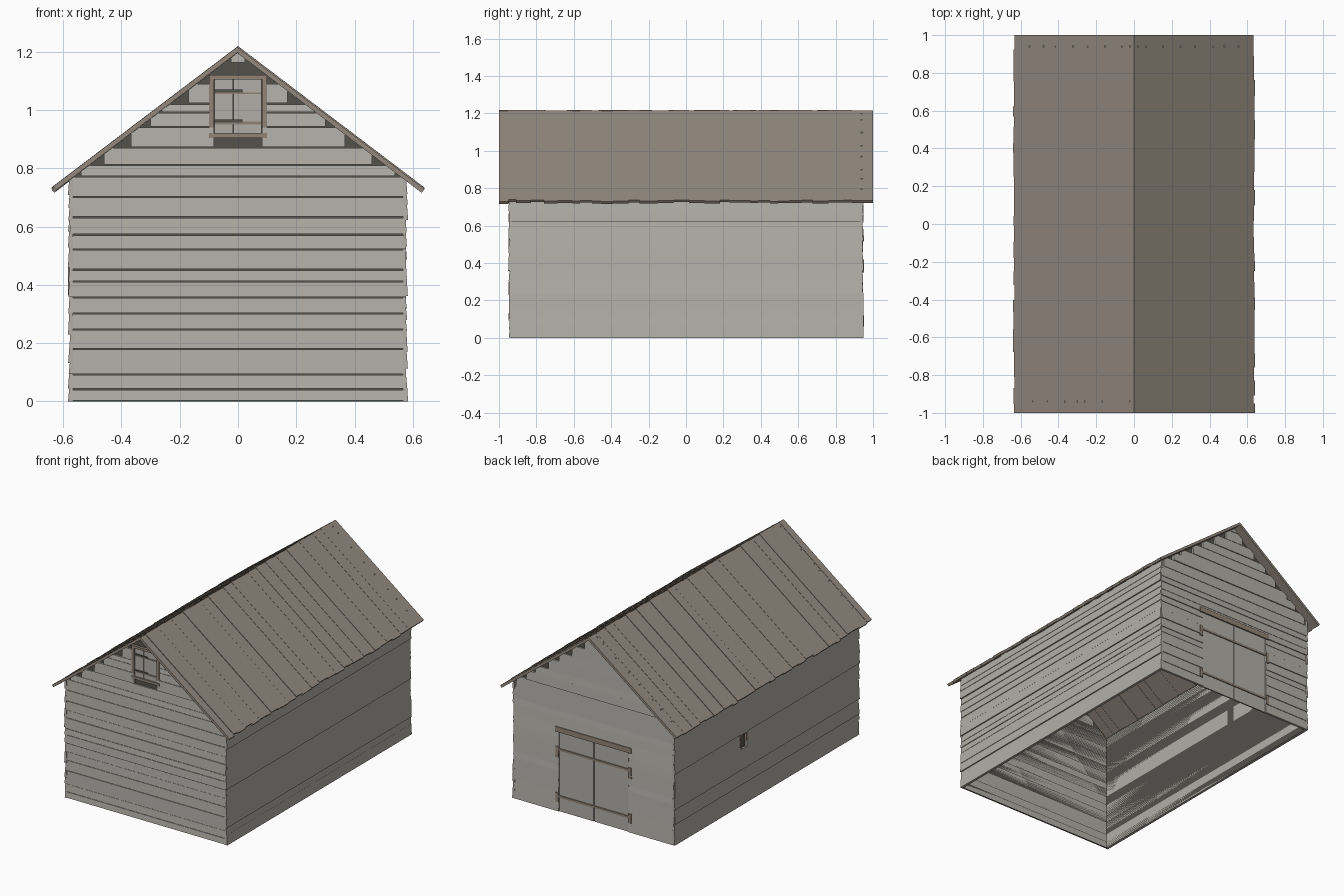
import bpy
import bmesh
import random

random.seed(4)
cube = bpy.data.objects.get("Cube")
if cube:
    bpy.data.objects.remove(cube, do_unlink=True)


def material(name, rgb):
    lin = [((c / 255 + 0.055) / 1.055) ** 2.4 for c in rgb] + [1]
    m = bpy.data.materials.new(name)
    m.use_nodes = True
    m.diffuse_color = lin
    m.node_tree.nodes["Principled BSDF"].inputs["Base Color"].default_value = lin
    return m


SIDING = material("weathered grey", (178, 175, 168))
ROOF = material("roof brown", (148, 138, 127))
TRIM = material("trim brown", (146, 132, 118))
DARK = material("dark interior", (82, 81, 75))

HALF_X, HALF_Y = 0.578, 0.945   # outer wall faces
SLOPE, RIDGE = 0.758, 1.2       # underside of the roof
EAVE = RIDGE - SLOPE * 0.567


def finish(bm, name, mat):
    bmesh.ops.recalc_face_normals(bm, faces=bm.faces)
    me = bpy.data.meshes.new(name)
    bm.to_mesh(me)
    bm.free()
    me.materials.append(mat)
    ob = bpy.data.objects.new(name, me)
    bpy.context.collection.objects.link(ob)
    return ob


# Each wall maps (along, outward, height) to world space
WALLS = {
    "front": lambda u, o, z: (u, -HALF_Y - o, z),
    "back": lambda u, o, z: (-u, HALF_Y + o, z),
    "left": lambda u, o, z: (HALF_X + o, u, z),
    "right": lambda u, o, z: (-HALF_X - o, -u, z),
}


def prism(bm, ring_a, ring_b):
    a = [bm.verts.new(p) for p in ring_a]
    b = [bm.verts.new(p) for p in ring_b]
    bm.faces.new(a)
    bm.faces.new(b[::-1])
    for i in range(len(a)):
        j = (i + 1) % len(a)
        bm.faces.new((a[i], b[i], b[j], a[j]))


def board(bm, wall, u0, u1, z0, z1, out=0.0, back=-0.011, lip=0.0):
    """Board on a wall; lip pushes its lower edge outward."""
    section = ((back, z0), (out + lip, z0), (out, z1), (back, z1))
    place = WALLS[wall]
    prism(bm, [place(u0, o, z) for o, z in section],
          [place(u1, o, z) for o, z in section])


def plates(name, mat, wall, rects, out, back=-0.011):
    bm = bmesh.new()
    for r in rects:
        board(bm, wall, *r, out=out, back=back)
    return finish(bm, name, mat)


def random_levels(top):
    levels = [0.0]
    while levels[-1] < top - 0.08:
        levels.append(levels[-1] + random.uniform(0.035, 0.075))
    return levels + [top]


def siding(wall, levels, gable, opening=None, gap=0.0):
    """Lapped boards, stepped under the roof and cut around an opening."""
    bm = bmesh.new()
    for z0, z1 in zip(levels, levels[1:]):
        half = HALF_X - 0.002 if gable else HALF_Y
        if gable and z1 > EAVE:
            half = min(half, (RIDGE - z1) / SLOPE + 0.024)
        a, b = -half, half
        if not gable:
            a += random.uniform(-0.004, 0.004)
            b += random.uniform(-0.004, 0.004)
        spans = [(a, b)]
        if opening:
            u0, u1, w0, w1 = opening
            if z0 < w1 - 0.002 and z1 > w0 + 0.002:
                spans = [(a, u0), (u1, b)]
        out = random.uniform(-0.003, 0.002)
        for s, e in spans:
            if e - s > 0.005:
                board(bm, wall, s, e, z0 + gap, z1, out, lip=0.004)
    finish(bm, wall + "_siding", SIDING)


# Dark inner shell, open below
shell = bmesh.new()
sx, sy = HALF_X - 0.011, HALF_Y - 0.011
outline = [(-sx, 0), (sx, 0), (sx, EAVE), (0, RIDGE), (-sx, EAVE)]
ends = [[shell.verts.new((x, y, z)) for x, z in outline] for y in (-sy, sy)]
for ring in ends:
    shell.faces.new(ring)
for i, j in ((1, 2), (4, 0)):
    shell.faces.new((ends[0][i], ends[0][j], ends[1][j], ends[1][i]))
finish(shell, "inner_shell", DARK)

# Siding
front_levels = [0, 0.04, 0.09, 0.178, 0.245, 0.3, 0.355, 0.41, 0.45, 0.52, 0.57,
                0.63, 0.7, 0.77, 0.81, 0.87, 0.94, 0.99, 1.02, 1.09, 1.16, 1.2]
siding("front", front_levels, True, (-0.082, 0.082, 0.87, 1.16), gap=0.004)
lower = random_levels(0.52)
upper = [0.52 + z for z in random_levels(RIDGE - 0.52)]
siding("back", lower + upper[1:], True, (-0.25, 0.25, 0.0, 0.52))
siding("left", random_levels(0.762), False)
pane = (-0.265, -0.205)
side_levels = random_levels(0.36) + [0.41, 0.46] + [0.46 + z for z in random_levels(0.302)][1:]
siding("right", side_levels, False, pane + (0.36, 0.46))

# Loft hatch in the front gable
plates("hatch_doors", SIDING, "front",
       [(-0.08, -0.017, 0.92, 1.105), (-0.015, 0.08, 0.92, 1.105)], -0.002)
plates("hatch_frame", TRIM, "front",
       [(-0.1, 0.1, 0.905, 0.922), (-0.1, 0.1, 1.105, 1.12),
        (-0.1, -0.082, 0.94, 1.105), (0.082, 0.1, 0.94, 1.105)], 0.006)
plates("hatch_straps", TRIM, "front",
       [(-0.08, 0.08, 0.95, 0.96), (-0.08, 0.08, 1.055, 1.061)], 0.003, -0.002)
plates("hatch_strap_gaps", DARK, "front",
       [(-0.08, 0.015, 0.958, 0.967), (-0.08, 0.015, 1.06, 1.07)], 0.004, -0.002)

# Double barn door in the back wall
plates("barn_doors", SIDING, "back",
       [(-0.248, -0.002, 0.0, 0.518), (0.002, 0.248, 0.0, 0.518)], -0.002)
plates("barn_door_lintel", TRIM, "back", [(-0.272, 0.272, 0.515, 0.548)], 0.007)
plates("barn_door_straps", TRIM, "back",
       [(-0.25, 0.25, z, z + 0.014) for z in (0.09, 0.395)], 0.004, -0.002)
jambs = []
for s in (-0.272, 0.25):
    jambs += [(s, s + 0.022, 0.06, 0.12), (s, s + 0.022, 0.35, 0.42)]
plates("barn_door_jambs", TRIM, "back", jambs, 0.006)

# Small side window
a, b = pane
plates("side_window_frame", TRIM, "right",
       [(a - 0.01, b + 0.01, 0.455, 0.468), (a - 0.01, a + 0.006, 0.36, 0.455),
        (b - 0.006, b + 0.01, 0.4, 0.455)], 0.005)

# Roof boards running from ridge to eave
for side, name in ((1, "left_roof"), (-1, "right_roof")):
    bm = bmesh.new()
    y = -1.0
    while y < 1.0:
        end = y + random.uniform(0.04, 0.09)
        if end > 0.96:
            end = 1.0
        lift = random.uniform(-0.003, 0.003)
        e = random.uniform(0.633, 0.641)
        top = RIDGE + 0.017 + lift
        section = [(0, top - 0.02), (0, top), (e, top - SLOPE * e),
                   (e - 0.01, top - 0.02 - SLOPE * (e - 0.01))]
        prism(bm, [(side * x, y, z) for x, z in section],
              [(side * x, end, z) for x, z in section])
        y = end
    finish(bm, name, ROOF)
